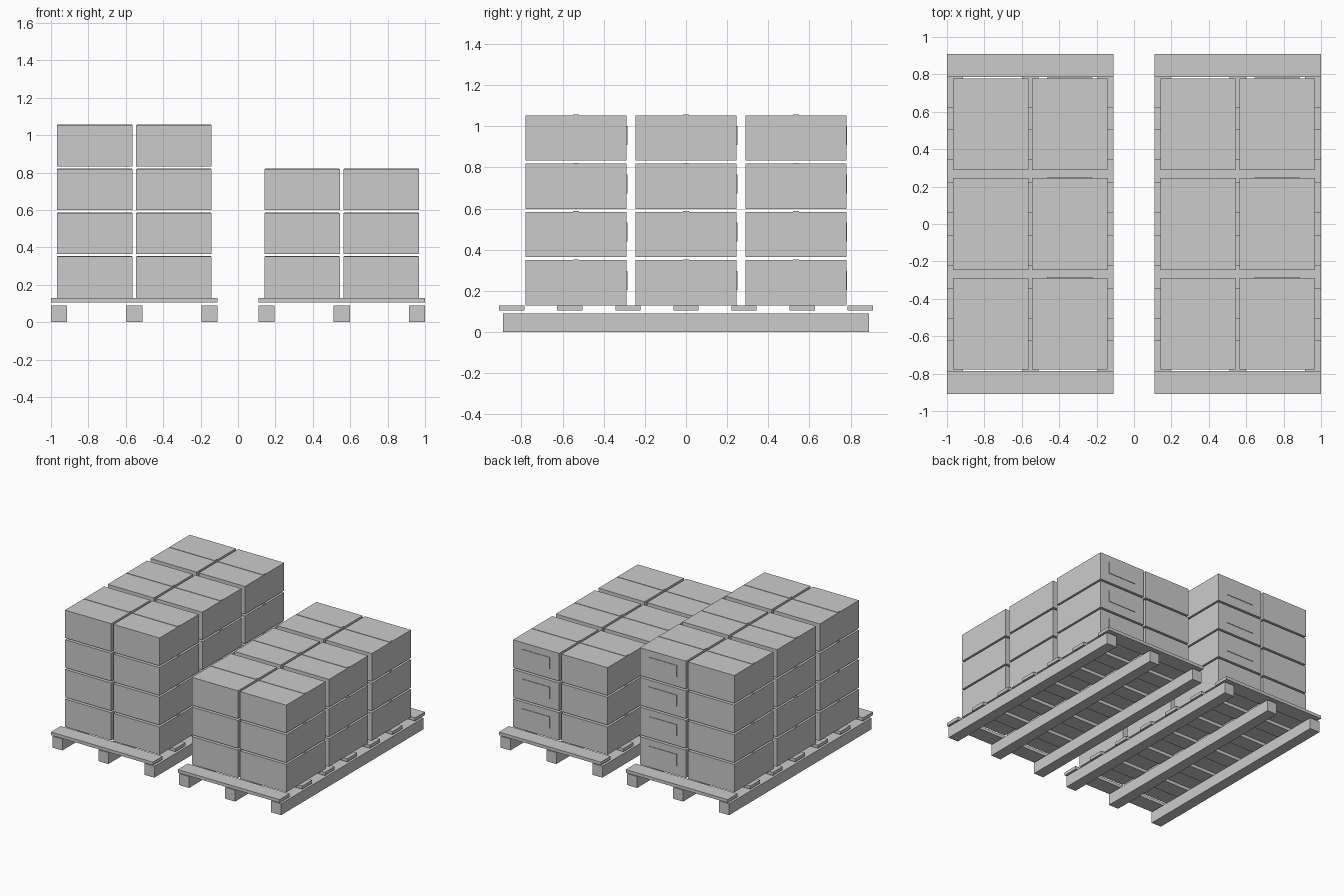
import bpy, bmesh
from mathutils import Vector

if "Cube" in bpy.data.objects:
    bpy.data.objects.remove(bpy.data.objects["Cube"])


def boxes_object(name, boxes):
    """One mesh object made of several (centre, size) cuboids."""
    bm = bmesh.new()
    for centre, size in boxes:
        verts = bmesh.ops.create_cube(bm, size=1)["verts"]
        for v in verts:
            v.co = Vector(centre) + Vector(a * b for a, b in zip(v.co, size))
    mesh = bpy.data.meshes.new(name)
    bm.to_mesh(mesh)
    bm.free()
    obj = bpy.data.objects.new(name, mesh)
    bpy.context.collection.objects.link(obj)


DECK_W, DECK_TOP = 0.891, 0.13
BOX = (0.404, 0.49, 0.22)
PITCH_X, PITCH_Y, PITCH_Z = 0.423, 0.534, 0.2345


def loaded_pallet(side, cx, layers):
    # three runners along y
    boxes_object(side + "_pallet_runners",
                 [((cx + i * (DECK_W - 0.086) / 2, 0, 0.045), (0.086, 1.78, 0.09))
                  for i in (-1, 0, 1)])
    # seven deck slats across x
    boxes_object(side + "_pallet_slats",
                 [((cx, i * 0.2822, 0.1175), (DECK_W, 0.123, 0.025))
                  for i in range(-3, 4)])
    # stacked cartons with a tape strip on top and a label on the back
    for k in range(layers):
        z = DECK_TOP + BOX[2] / 2 + k * PITCH_Z
        cartons, tapes, labels = [], [], []
        for i in (-0.5, 0.5):
            for j in (-1, 0, 1):
                x, y = cx + i * PITCH_X, j * PITCH_Y
                cartons.append(((x, y, z), BOX))
                tapes.append(((x, y, z + BOX[2] / 2), (0.396, 0.03, 0.006)))
                if i > 0:
                    labels.append(((x, y + BOX[1] / 2 + 0.001, z + 0.011),
                                   (0.244, 0.007, 0.092)))
        layer = f"{side}_layer_{k + 1}"
        boxes_object(layer + "_cartons", cartons)
        boxes_object(layer + "_tape", tapes)
        boxes_object(layer + "_labels", labels)


loaded_pallet("left", -0.5545, 4)
loaded_pallet("right", 0.5545, 3)
